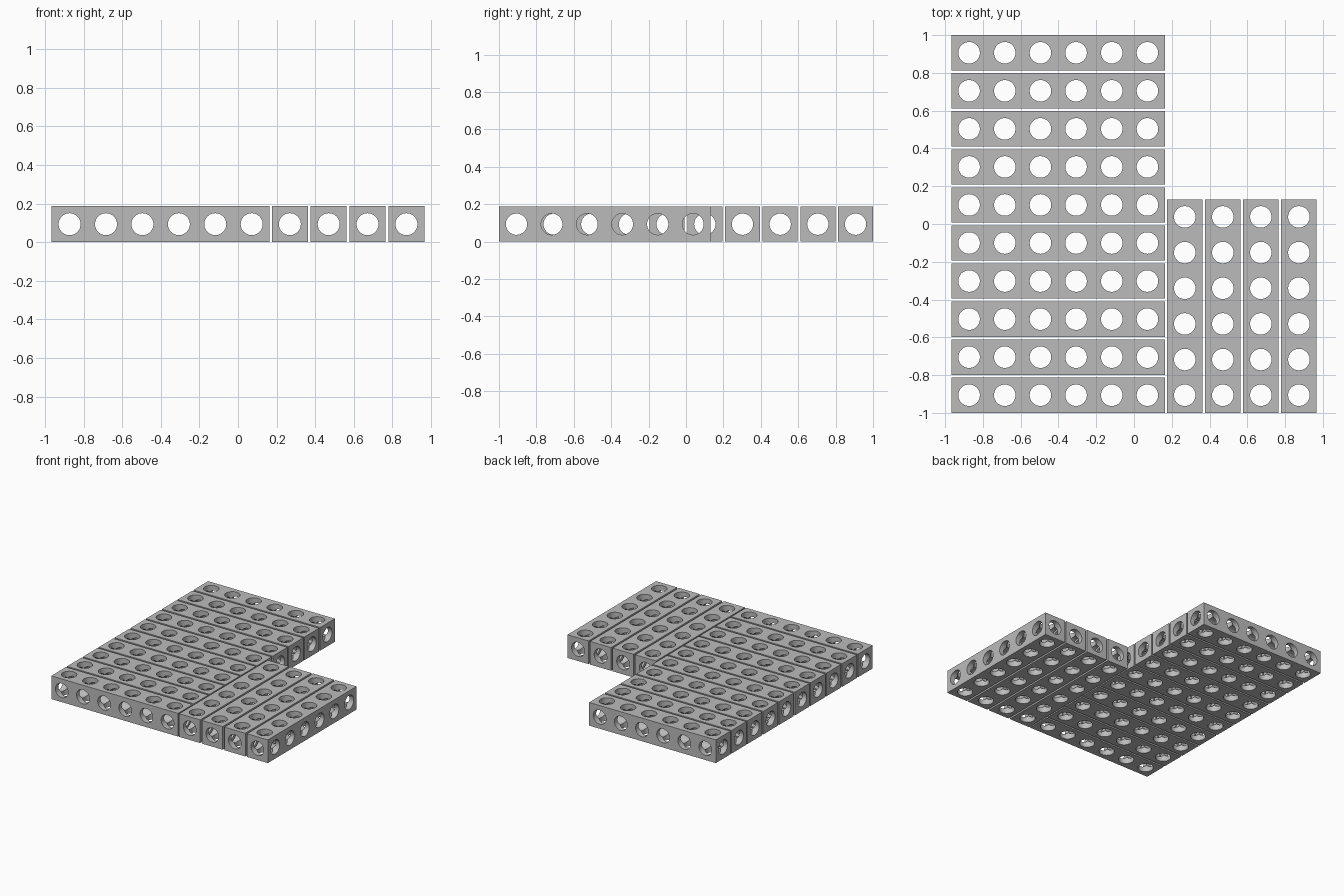
import bpy
import math

if "Cube" in bpy.data.objects:
    bpy.data.objects.remove(bpy.data.objects["Cube"])

W = 0.187             # bar width and height
LENGTH = 1.131        # bar length
HOLE_PITCH = (LENGTH - W) / 5
BAR_PITCH = (2 - W) / 9
RADIUS = 0.057
HALF_X = 0.9665

grey = bpy.data.materials.new("grey")
grey.diffuse_color = (0.5, 0.5, 0.5, 1)
grey.use_nodes = True
grey.node_tree.nodes["Principled BSDF"].inputs["Base Color"].default_value = grey.diffuse_color


def cylinder(name, loc, depth, rot):
    bpy.ops.mesh.primitive_cylinder_add(vertices=40, radius=RADIUS, depth=depth,
                                        location=loc, rotation=rot)
    ob = bpy.context.object
    ob.name = name
    ob.hide_render = True
    return ob


def hole_row(name, rot):
    """Six separate cylinders joined into one cutter."""
    row = [cylinder(name, ((i - 2.5) * HOLE_PITCH, 0, 0), W * 2, rot) for i in range(6)]
    bpy.ops.object.select_all(action='DESELECT')
    for ob in row:
        ob.select_set(True)
    bpy.context.view_layer.objects.active = row[0]
    bpy.ops.object.join()
    bpy.ops.object.transform_apply(location=True, rotation=True, scale=True)
    return row[0]


# Cutters: vertical holes, cross holes and one tunnel along the bar
quarter = math.pi / 2
cutters = [hole_row("vertical_hole_cutter", (0, 0, 0)),
           hole_row("cross_hole_cutter", (quarter, 0, 0)),
           cylinder("tunnel_cutter", (0, 0, 0), LENGTH * 1.2, (0, quarter, 0))]

# One drilled bar, used as the pattern for all the others
bpy.ops.mesh.primitive_cube_add(size=1)
bar = bpy.context.object
bar.scale = (LENGTH, W, W)
bpy.ops.object.transform_apply(location=False, rotation=False, scale=True)
bar.data.materials.append(grey)
for cutter in cutters:
    mod = bar.modifiers.new("drill", 'BOOLEAN')
    mod.operation = 'DIFFERENCE'
    mod.solver = 'EXACT'
    mod.object = cutter
    bpy.ops.object.modifier_apply(modifier=mod.name)
bar.data.materials.clear()
bar.data.materials.append(grey)
for poly in bar.data.polygons:
    poly.material_index = 0
bpy.ops.object.select_all(action='DESELECT')
bar.select_set(True)
bpy.context.view_layer.objects.active = bar
bpy.ops.object.shade_smooth_by_angle(angle=math.radians(30))
mesh = bar.data
mesh.name = "drilled_bar"
bpy.data.objects.remove(bar)
for cutter in cutters:
    bpy.data.objects.remove(cutter)


def place(name, x, y, turn=0):
    ob = bpy.data.objects.new(name, mesh)
    ob.location = (x, y, W / 2)
    ob.rotation_euler = (0, 0, turn)
    bpy.context.collection.objects.link(ob)


# Ten bars lying across, stacked from front to back
for i in range(10):
    place(f"cross_bar_{i + 1}", -HALF_X + LENGTH / 2, -1 + W / 2 + i * BAR_PITCH)

# Four bars running front to back on the right
for i in range(4):
    place(f"long_bar_{i + 1}", HALF_X - W / 2 - i * BAR_PITCH, -1 + LENGTH / 2, quarter)
